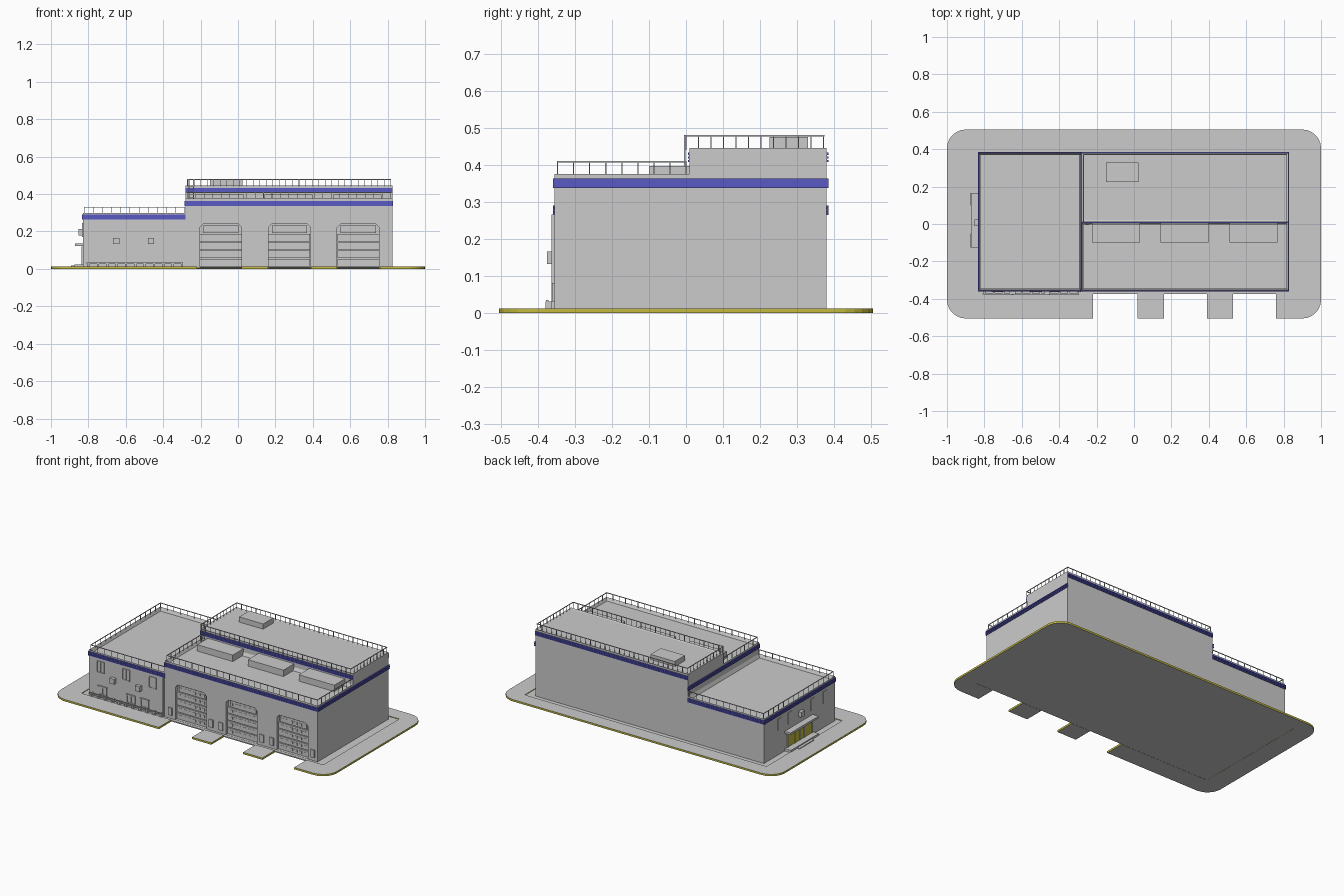
import bpy, bmesh, math
from mathutils import Vector

if "Cube" in bpy.data.objects:
    bpy.data.objects.remove(bpy.data.objects["Cube"])

def material(name, rgb):
    m = bpy.data.materials.new(name)
    m.diffuse_color = (*rgb, 1)
    m.use_nodes = True
    m.node_tree.nodes["Principled BSDF"].inputs["Base Color"].default_value = m.diffuse_color
    return m

BLUE = material("band_blue", (0.10, 0.10, 0.55))
YELLOW = material("curb_yellow", (0.55, 0.50, 0.05))

def finish(name, bm, mat=None):
    bmesh.ops.recalc_face_normals(bm, faces=bm.faces)
    me = bpy.data.meshes.new(name)
    bm.to_mesh(me)
    bm.free()
    if mat:
        me.materials.append(mat)
    ob = bpy.data.objects.new(name, me)
    bpy.context.collection.objects.link(ob)
    return ob

def add_box(bm, x0, x1, y0, y1, z0, z1):
    vs = bmesh.ops.create_cube(bm, size=1)["verts"]
    for v in vs:
        v.co = ((x0 + x1) / 2 + v.co.x * (x1 - x0), (y0 + y1) / 2 + v.co.y * (y1 - y0),
                (z0 + z1) / 2 + v.co.z * (z1 - z0))

def boxes(name, items, mat=None):
    bm = bmesh.new()
    for b in items:
        add_box(bm, *b)
    return finish(name, bm, mat)

def prism(name, pts, direction):
    bm = bmesh.new()
    f = bm.faces.new([bm.verts.new(p) for p in pts])
    ext = bmesh.ops.extrude_face_region(bm, geom=[f])["geom"]
    bmesh.ops.translate(bm, vec=direction, verts=[e for e in ext if isinstance(e, bmesh.types.BMVert)])
    return finish(name, bm)

def block(name, x0, x1, y0, y1, z0, z1, recess):
    """Building volume whose roof is sunk behind a parapet."""
    bm = bmesh.new()
    add_box(bm, x0, x1, y0, y1, z0, z1)
    bm.normal_update()
    top = max(bm.faces, key=lambda f: f.calc_center_median().z)
    bmesh.ops.inset_region(bm, faces=[top], thickness=0.015)
    for v in top.verts:
        v.co.z -= recess
    return finish(name, bm)

def railing(name, pts, z0, z1, step):
    """Posts and a top rail along an axis-aligned path."""
    t, items = 0.002, []
    for a, b in zip(pts, pts[1:]):
        a, b = Vector(a), Vector(b)
        items.append((min(a.x, b.x) - t, max(a.x, b.x) + t, min(a.y, b.y) - t, max(a.y, b.y) + t, z1 - 2 * t, z1))
        n = max(1, round((b - a).length / step))
        for i in range(n + 1):
            p = a.lerp(b, i / n)
            items.append((p.x - t * .7, p.x + t * .7, p.y - t * .7, p.y + t * .7, z0, z1 - t))
    boxes(name, items)

def band(name, zc, walls):
    """Blue band with three raised stripes; a wall is (axis, outward sign, position, start, end)."""
    items = []
    for axis, s, pos, a, b in walls:
        for d, z0, z1 in [(0.0015, -.012, .012)] + [(0.005, k - .003, k + .003) for k in (-.01, 0, .01)]:
            lo, hi = sorted((pos - s * .001, pos + s * d))
            if axis == "y":
                items.append((a, b, lo, hi, zc + z0, zc + z1))
            else:
                items.append((lo, hi, a, b, zc + z0, zc + z1))
    boxes(name, items, BLUE)

# Kerbed pavement: U-shaped apron with rounded corners plus two pads between the driveways
def arc(cx, cy, r, start):
    return [(cx + r * math.cos(math.radians(start + a)), cy + r * math.sin(math.radians(start + a)), 0)
            for a in range(0, 91, 15)]

apron = [(.76, -.375, 0), (.76, -.505, 0)] + arc(.9, -.405, .1, 270) + arc(.9, .405, .1, 0) \
    + arc(-.9, .405, .1, 90) + arc(-.9, -.405, .1, 180) \
    + [(-.22, -.505, 0), (-.22, -.375, 0), (-.87, -.375, 0), (-.87, .41, 0), (.88, .41, 0), (.88, -.375, 0)]
pavements = [prism("pavement_apron", apron, (0, 0, .012))]
for x0, x1 in ((.02, .16), (.39, .53)):
    pavements.append(boxes("pavement_pad", [(x0, x1, -.505, -.375, 0, .012)]))
for ob in pavements:
    ob.data.materials.append(None)
    ob.data.materials.append(YELLOW)
    for p in ob.data.polygons:
        p.material_index = 1 if abs(p.normal.z) < .5 else 0
boxes("foundation", [(-.87, .88, -.375, .41, .001, .008)])

# Building volumes
hall = block("engine_hall", -.28, .825, -.355, .01, .005, .375, .02)
block("rear_hall", -.28, .825, .01, .38, .005, .445, .004)
block("side_wing", -.83, -.28, -.355, .38, .005, .30, .022)

# Garage openings with clipped top corners, and sectional doors
for x in (-.0925, .275, .6425):
    w = .112
    outline = [(x - w, -.4, .009), (x + w, -.4, .009), (x + w, -.4, .222), (x + w - .018, -.4, .24),
               (x - w + .018, -.4, .24), (x - w, -.4, .222)]
    cutter = prism("door_cutter", outline, (0, .07, 0))
    cutter.hide_render = True
    mod = hall.modifiers.new("opening", "BOOLEAN")
    mod.object, mod.operation, mod.solver = cutter, "DIFFERENCE", "EXACT"
    bpy.context.view_layer.objects.active = hall
    bpy.ops.object.modifier_apply(modifier=mod.name)
    bpy.data.objects.remove(cutter)
    panels, panes = [], []
    for i in range(5):
        z = .012 + i * .045
        inset = .018 if i == 4 else .001
        panels.append((x - w + inset, x + w - inset, -.342, -.329, z, z + .04))
        for j in range(6):
            px = x + (j - 2.5) * .033
            panes.append((px - .01, px + .01, -.344, -.341, z + .012, z + .028))
    boxes("garage_door", panels)
    boxes("garage_door_panes", panes)
    boxes("door_guard", [(x + s * .148 - .014, x + s * .148 + .014, -.362, -.354, .03, .08) for s in (-1, 1)])

# Blue bands
band("hall_band", .35, [("y", -1, -.355, -.285, .83), ("x", 1, .825, -.36, .385), ("x", -1, -.28, -.36, .385)])
band("rear_hall_band", .42, [("y", -1, .01, -.28, .825), ("y", 1, .38, -.28, .825)])
band("wing_band", .277, [("y", -1, -.355, -.835, -.28), ("x", -1, -.83, -.36, .385), ("y", 1, .38, -.835, -.28)])

# Roof railings
railing("rear_hall_railing", [(-.27, 0), (.817, 0), (.817, .372), (-.27, .372), (-.27, 0)], .44, .48, .035)
railing("hall_railing", [(-.272, 0), (-.272, -.347), (.817, -.347), (.817, 0)], .37, .41, .045)
railing("wing_railing", [(-.285, -.347), (-.822, -.347), (-.822, .372), (-.285, .372)], .295, .332, .05)

# Rooftop units, roof ladder
boxes("roof_units", [(x, x + .257, -.10, .01, .35, .397) for x in (-.225, .142, .51)])
boxes("roof_hatch", [(-.15, .025, .225, .33, .43, .475)])
boxes("roof_ladder", [(x - .002, x + .002, -.006, -.002, .35, .48) for x in (-.262, -.238)]
      + [(-.262, -.238, -.005, -.003, .365 + k * .015, .368 + k * .015) for k in range(6)])

# Wing front: windows, sills, cooling units, low fence, drainpipe
def front_window(x, z0, z1, w):
    t, y0, y1 = .004, -.359, -.353
    return [(x - w, x - w + t, y0, y1, z0, z1), (x + w - t, x + w, y0, y1, z0, z1),
            (x - t / 2, x + t / 2, y0, y1, z0, z1), (x - w, x + w, y0, y1, z1 - t, z1),
            (x - w, x + w, y0, y1, z0, z0 + t), (x - w, x + w, -.356, y1, z0, z1)]

for x in (-.745, -.56, -.37):
    boxes("upper_window", front_window(x, .17, .245, .027))
for x in (-.73, -.525, -.425):
    boxes("lower_window", front_window(x, .03, .08, .03))
    boxes("lower_window_lintel", [(x - .033, x + .033, -.363, -.354, .082, .087)])
boxes("cooling_unit", [(x - .017, x + .017, -.376, -.354, .132, .166) for x in (-.65, -.465)])
boxes("low_fence", [(-.81, -.295, -.378, -.372, .026, .034)]
      + [(-.805 + k * .05, -.793 + k * .05, -.38, -.354, .006, .03) for k in range(11)])
boxes("drainpipe", [(-.292, -.284, -.363, -.354, .01, .265)])

# Side entrance: glazed doors, canopy, steps, windows, cooling unit
boxes("entrance_glazing", [(-.834, -.829, -.11, .14, .02, .115)], YELLOW)
boxes("entrance_frame", [(-.838, -.829, y - .003, y + .003, .02, .12) for y in (-.11, -.03, .015, .06, .14)])
boxes("entrance_canopy", [(-.872, -.829, -.125, .165, .123, .137)])
boxes("entrance_steps", [(-.875, -.829, -.125, .165, .004, .024), (-.892, -.87, -.05, .10, .004, .017)])
boxes("side_windows", [(-.834, -.829, y - .02, y + .02, .17, .245) for y in (.22, .11, -.12, -.25)])
boxes("side_cooling_unit", [(-.852, -.829, -.012, .024, .178, .212)])
